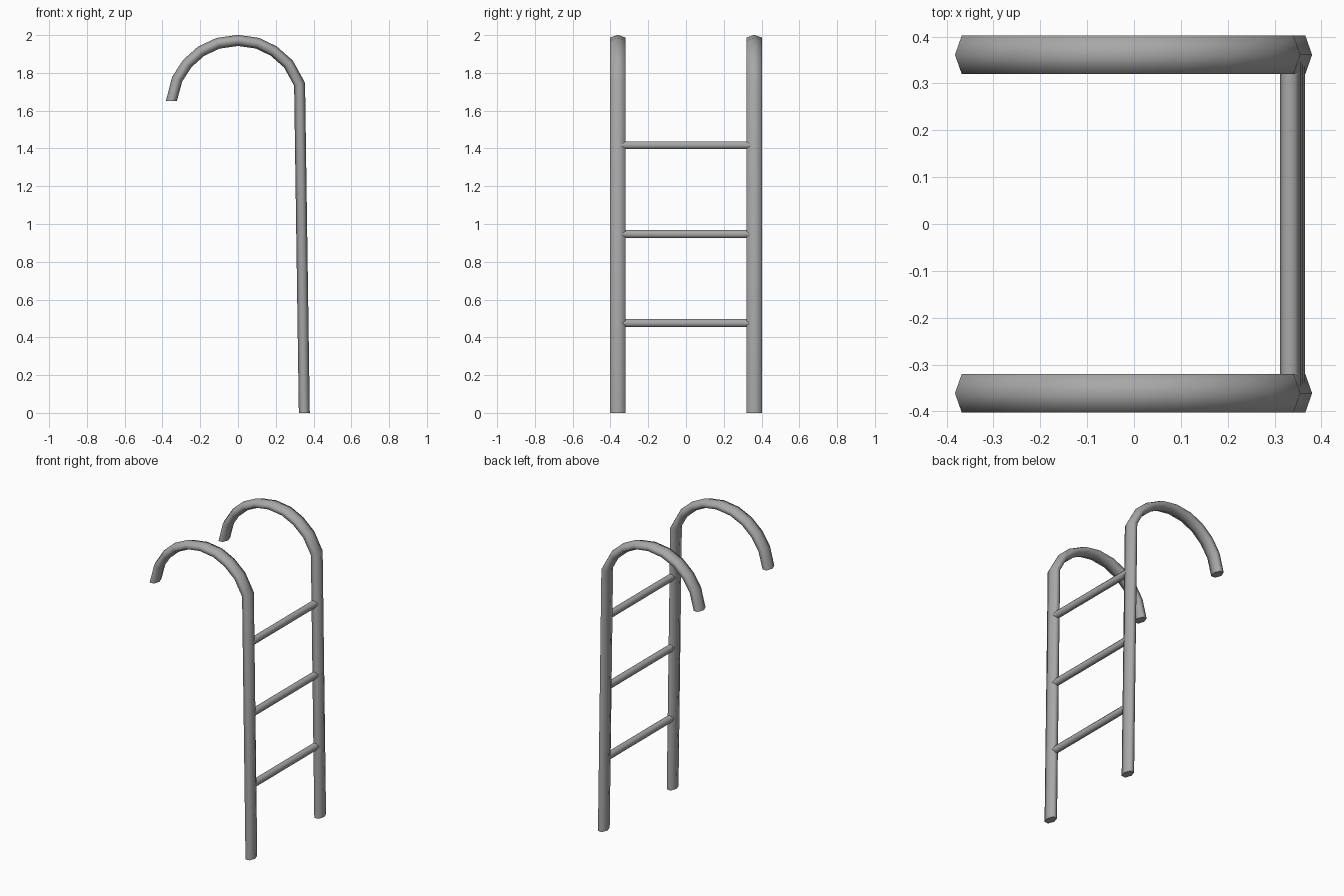
import bpy, bmesh, math
from mathutils import Vector

cube = bpy.data.objects.get("Cube")
if cube:
    bpy.data.objects.remove(cube, do_unlink=True)

SIDES = 6
metal = bpy.data.materials.new("grey metal")
metal.use_nodes = True
GREY = (0.39, 0.39, 0.39, 1)
metal.diffuse_color = GREY
metal.node_tree.nodes["Principled BSDF"].inputs["Base Color"].default_value = GREY


def tube(name, rings):
    """Skin a list of (centre, axis_u, axis_v) rings, smooth sides and flat caps."""
    bm = bmesh.new()
    loops = []
    for c, u, v in rings:
        angles = [math.tau * k / SIDES for k in range(SIDES)]
        loops.append([bm.verts.new(c + u * math.cos(a) + v * math.sin(a)) for a in angles])
    for a, b in zip(loops, loops[1:]):
        for k in range(SIDES):
            n = (k + 1) % SIDES
            bm.faces.new((a[k], a[n], b[n], b[k])).smooth = True
    bm.faces.new(loops[0])
    bm.faces.new(loops[-1])
    bmesh.ops.recalc_face_normals(bm, faces=bm.faces)
    mesh = bpy.data.meshes.new(name)
    bm.to_mesh(mesh)
    bm.free()
    mesh.materials.append(metal)
    obj = bpy.data.objects.new(name, mesh)
    bpy.context.collection.objects.link(obj)
    return obj


# Rail path: hooked handle, then a slightly leaning post
PATH = [(-0.353, 1.65), (-0.322, 1.767), (-0.268, 1.85), (-0.195, 1.915),
        (-0.105, 1.957), (0, 1.972), (0.105, 1.957), (0.19, 1.915),
        (0.267, 1.847), (0.326, 1.74), (0.351, 0)]
RAIL_R = 0.029
RAIL_DEPTH = 0.041 / math.sin(math.tau / SIDES)
RAIL_Y = 0.361


def rail(name, y):
    pts = [Vector((x, y, z)) for x, z in PATH]
    rings = []
    for i, p in enumerate(pts):
        if 0 < i < len(pts) - 1:
            # mitred ring at each bend
            d0 = (p - pts[i - 1]).normalized()
            d1 = (pts[i + 1] - p).normalized()
            t = (d0 + d1).normalized()
            u = Vector((-t.z, 0, t.x)) * RAIL_R / t.dot(d0)
        else:
            # level cut at both ends
            u = Vector((-RAIL_R if i else RAIL_R, 0, 0))
            if i == 0:
                u = -u
        # keep the ring orientation consistent along the path
        if rings and u.dot(rings[-1][1]) < 0:
            u = -u
        rings.append((p, u, Vector((0, RAIL_DEPTH, 0))))
    return tube(name, rings)


rail("front_rail", -RAIL_Y)
rail("back_rail", RAIL_Y)

# Rungs between the posts
RUNG_R = 0.022
RUNG_H = 0.021 / math.sin(math.tau / SIDES)
for name, x, z in (("lower_rung", 0.343, 0.475), ("middle_rung", 0.338, 0.946),
                   ("upper_rung", 0.333, 1.417)):
    tube(name, [(Vector((x, y, z)), Vector((RUNG_R, 0, 0)), Vector((0, 0, RUNG_H)))
                for y in (-RAIL_Y, RAIL_Y)])
